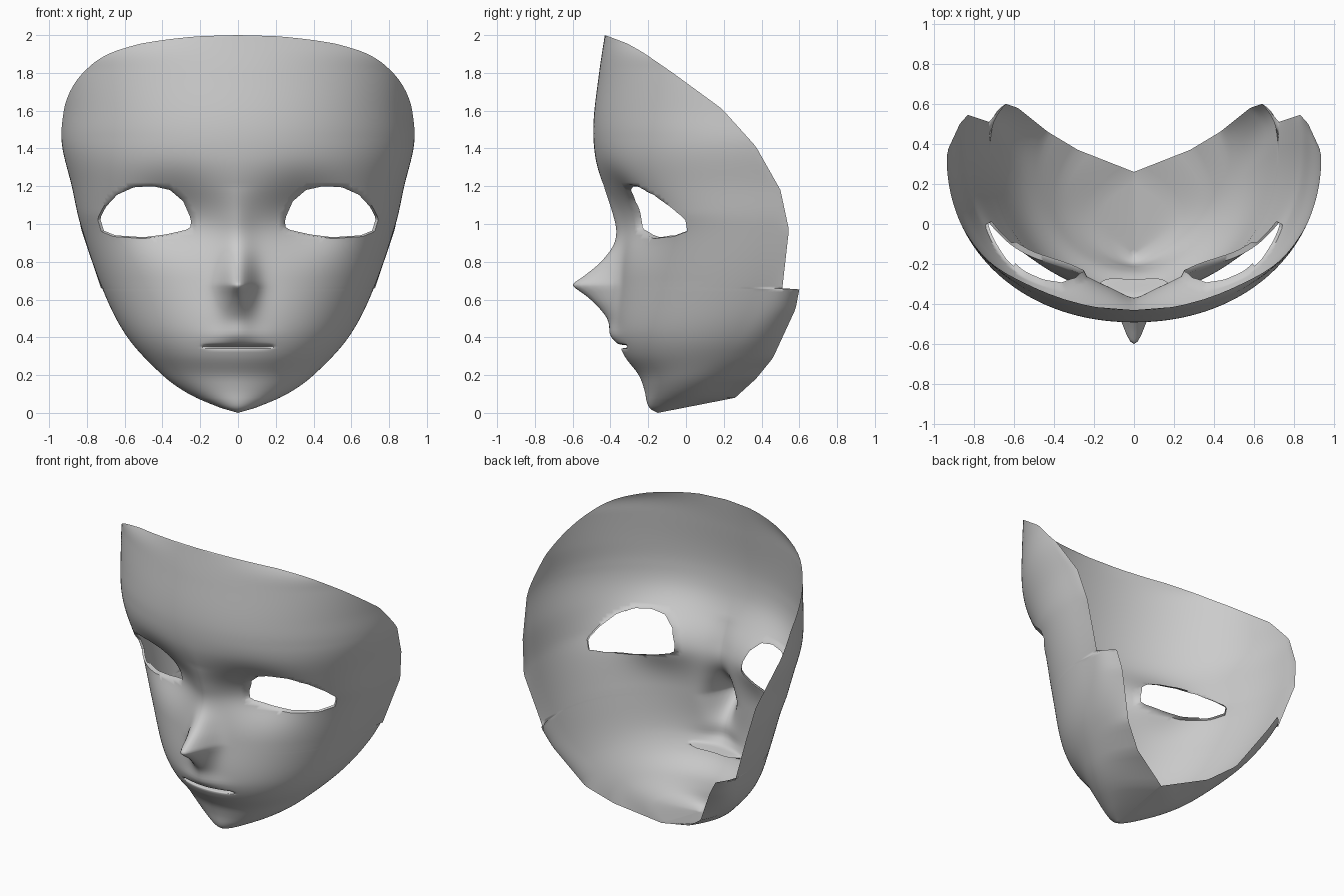
import bpy, bmesh, math
from mathutils import Vector

if "Cube" in bpy.data.objects:
    bpy.data.objects.remove(bpy.data.objects["Cube"])


def linear(table, z):
    for (a, p), (b, q) in zip(table, table[1:]):
        if z <= b:
            return p + (q - p) * max(0, z - a) / (b - a)
    return table[-1][1]


def smooth(table, z):
    """Cubic interpolation through (z, value) pairs."""
    n = len(table)

    def slope(i):
        a, b = table[max(i - 1, 0)], table[min(i + 1, n - 1)]
        return (b[1] - a[1]) / (b[0] - a[0])
    for i in range(n - 1):
        (a, p), (b, q) = table[i], table[i + 1]
        if z <= b:
            h, t = b - a, (z - a) / (b - a)
            return ((2*t**3 - 3*t*t + 1) * p + (t**3 - 2*t*t + t) * h * slope(i)
                    + (3*t*t - 2*t**3) * q + (t**3 - t*t) * h * slope(i + 1))
    return table[-1][1]


# Profiles by height: front centre line, half width, depth of widest point, roundness
FRONT = [(0, -.15), (.02, -.187), (.05, -.205), (.12, -.22), (.2, -.25), (.3, -.325), (.4, -.362),
         (.5, -.368), (.7, -.352), (.9, -.345), (1, -.36), (1.2, -.44), (1.35, -.48), (1.53, -.49),
         (1.8, -.46), (2, -.43)]
WIDTH = [(0, 0), (.03, .1), (.1, .26), (.2, .4), (.4, .585), (.65, .715), (1, .835), (1.2, .88),
         (1.42, .932), (1.61, .932), (1.81, .93), (1.91, .92), (2, .82)]
WIDEST = [(0, -.15), (.08, .0), (.2, .12), (.3, .2), (.6, .35), (1, .4), (1.4, .35), (2, .3)]
ROUND = [(0, 1.8), (.3, 1.97), (.7, 2.1), (1.05, 2.27), (1.45, 2.1), (2, 2.1)]
CURL = [(0, 2), (.3, 2), (.654, 5), (2, 5)]
# Rear rim
RIM_Y = [(0, -.15), (.08, .26), (.18, .37), (.29, .46), (.55, .58), (.654, .6), (.66, .51),
         (.97, .545), (1.18, .5), (1.41, .37), (1.61, .19), (1.8, -.07), (1.91, -.23), (1.955, -.31),
         (1.995, -.415), (2, -.43)]
RIM_X = [(0, 0), (.08, 0), (.18, .28), (.29, .43), (.55, .58), (.654, .64), (.66, .725),
         (.97, .83), (1.18, .87), (1.41, .93), (2, .93)]
NOSE = [(.36, 0), (.44, -.03), (.5, -.05), (.56, -.10), (.62, -.17), (.66, -.23), (.68, -.246),
        (.73, -.183), (.8, -.105), (.9, -.04), (1.05, -.02), (1.2, 0)]
# Eye opening outline (x, z)
EYE = [(.25, .985), (.25, 1.03), (.29, 1.12), (.36, 1.18), (.45, 1.2), (.55, 1.195), (.64, 1.155),
       (.70, 1.09), (.73, 1.03), (.71, .965), (.65, .94), (.5, .93), (.38, .945), (.27, .97)]
EYE_MID = (.49, 1.05)


def bump(d, s):
    return math.exp(-(d / s) ** 2 / 2)


def features(x, z):
    """Depth offset of nose, lips, mouth crease and eye sockets."""
    d = smooth(NOSE, z) * bump(x, .058) if .36 < z < 1.2 else 0
    d += .11 * bump(x - .36, .17) * bump(z - 1.05, .13)
    d -= .018 * bump(x, .1) * bump(z - .405, .028)
    if x < .19:
        d += .075 * bump(z - .352, .005) * (1 - (x / .19) ** 4)
    return d


def front_y(x, z):
    n, w, m = linear(ROUND, z), smooth(WIDTH, z), smooth(WIDEST, z)
    k = max(0, 1 - (x / w) ** n)
    return m - (m - smooth(FRONT, z)) * k ** (1 / n) + features(x, z)


def section(z, count):
    """Half outline at height z, from the centre line to the rear rim."""
    n, w, m = linear(ROUND, z), max(smooth(WIDTH, z), 1e-4), smooth(WIDEST, z)
    f, ye, xe = smooth(FRONT, z), linear(RIM_Y, z), linear(RIM_X, z)
    stop = min(ye, m)
    k = min(1, max(0, (m - stop) / max(m - f, 1e-6)))
    end = math.acos(min(1, k ** (n / 2)))
    pts = []
    for i in range(161):
        a = end * i / 160
        pts.append(Vector((w * math.sin(a) ** (2 / n),
                           m - (m - f) * max(0, math.cos(a)) ** (2 / n))))
    if ye > m:
        for i in range(1, 61):
            s = i / 60
            pts.append(Vector((w + (xe - w) * s ** linear(CURL, z), m + (ye - m) * s)))
    run = [0]
    for a, b in zip(pts, pts[1:]):
        run.append(run[-1] + (b - a).length)
    out, i = [], 0
    for c in range(count + 1):
        d = run[-1] * c / count
        while i < len(pts) - 2 and run[i + 1] < d:
            i += 1
        g = run[i + 1] - run[i]
        p = pts[i].lerp(pts[i + 1], min(1, (d - run[i]) / g) if g > 1e-9 else 0)
        out.append((p.x, p.y + (features(p.x, z) if p.y < m else 0), z))
    return out


def eye_radius(x, z):
    """Distance from eye middle to the outline in the direction of (x, z)."""
    dx, dz = x - EYE_MID[0], z - EYE_MID[1]
    length = math.hypot(dx, dz) or 1e-6
    dx, dz = dx / length, dz / length
    for (ax, az), (bx, bz) in zip(EYE, EYE[1:] + EYE[:1]):
        ax, az, bx, bz = ax - EYE_MID[0], az - EYE_MID[1], bx - EYE_MID[0], bz - EYE_MID[1]
        ca, cb = dx * az - dz * ax, dx * bz - dz * bx
        if ca * cb <= 0 and ca != cb:
            t = ca / (ca - cb)
            px, pz = ax + (bx - ax) * t, az + (bz - az) * t
            if px * dx + pz * dz > 0:
                return math.hypot(px, pz), length, dx, dz
    return .2, length, dx, dz


# Mask half as a grid of sections
heights = sorted({round(i * .02, 3) for i in range(101)} |
                 {.005, .01, .03, .05, .07, .335, .342, .347, .352, .357, .364, .37,
                  .654, .67, .69, 1.955, 1.97, 1.99, 1.995})
COLS = 72
bm = bmesh.new()
grid = [[bm.verts.new(p) for p in section(z, COLS)] for z in heights]
for a, b in zip(grid, grid[1:]):
    for j in range(COLS):
        bm.faces.new((a[j], a[j + 1], b[j + 1], b[j]))
bmesh.ops.remove_doubles(bm, verts=bm.verts, dist=.0004)

# Eye opening: remove faces, snap the border to the outline, add an inward lip
LID = 1.06
hole = []
for f in bm.faces:
    c = f.calc_center_median()
    if c.y < .15 and .2 < c.x < .8 and .88 < c.z < 1.25:
        r, d, _, _ = eye_radius(c.x, c.z)
        if d < r * LID:
            hole.append(f)
ring = {e for f in hole for e in f.edges if any(g not in hole for g in e.link_faces)}
bmesh.ops.delete(bm, geom=hole, context='FACES')
ring = [e for e in ring if e.is_valid]
for v in {v for e in ring for v in e.verts}:
    r, d, dx, dz = eye_radius(v.co.x, v.co.z)
    x, z = EYE_MID[0] + dx * r * LID, EYE_MID[1] + dz * r * LID
    v.co = (x, front_y(x, z), z)
lip = bmesh.ops.extrude_edge_only(bm, edges=ring)
for v in lip['geom']:
    if isinstance(v, bmesh.types.BMVert):
        v.co.y += .03 if v.co.x < .6 else .008
        v.co.x = EYE_MID[0] + (v.co.x - EYE_MID[0]) / LID
        v.co.z = EYE_MID[1] + (v.co.z - EYE_MID[1]) / LID

# Mirror the half and weld the centre line
for v in bm.verts:
    if abs(v.co.x) < .0005:
        v.co.x = 0
copy = bmesh.ops.duplicate(bm, geom=bm.verts[:] + bm.edges[:] + bm.faces[:])['geom']
for g in copy:
    if isinstance(g, bmesh.types.BMVert):
        g.co.x = -g.co.x
bmesh.ops.reverse_faces(bm, faces=[g for g in copy if isinstance(g, bmesh.types.BMFace)])
bmesh.ops.remove_doubles(bm, verts=[v for v in bm.verts if abs(v.co.x) < .0005], dist=.0004)

mesh = bpy.data.meshes.new("face_mask")
bm.to_mesh(mesh)
bm.free()
mask = bpy.data.objects.new("face_mask", mesh)
bpy.context.collection.objects.link(mask)
grey = bpy.data.materials.new("light_grey")
grey.diffuse_color = (.6, .6, .6, 1)
grey.use_nodes = True
grey.node_tree.nodes["Principled BSDF"].inputs["Base Color"].default_value = grey.diffuse_color
mesh.materials.append(grey)
bpy.context.view_layer.objects.active = mask
mask.select_set(True)
bpy.ops.object.shade_smooth_by_angle(angle=math.radians(60))
